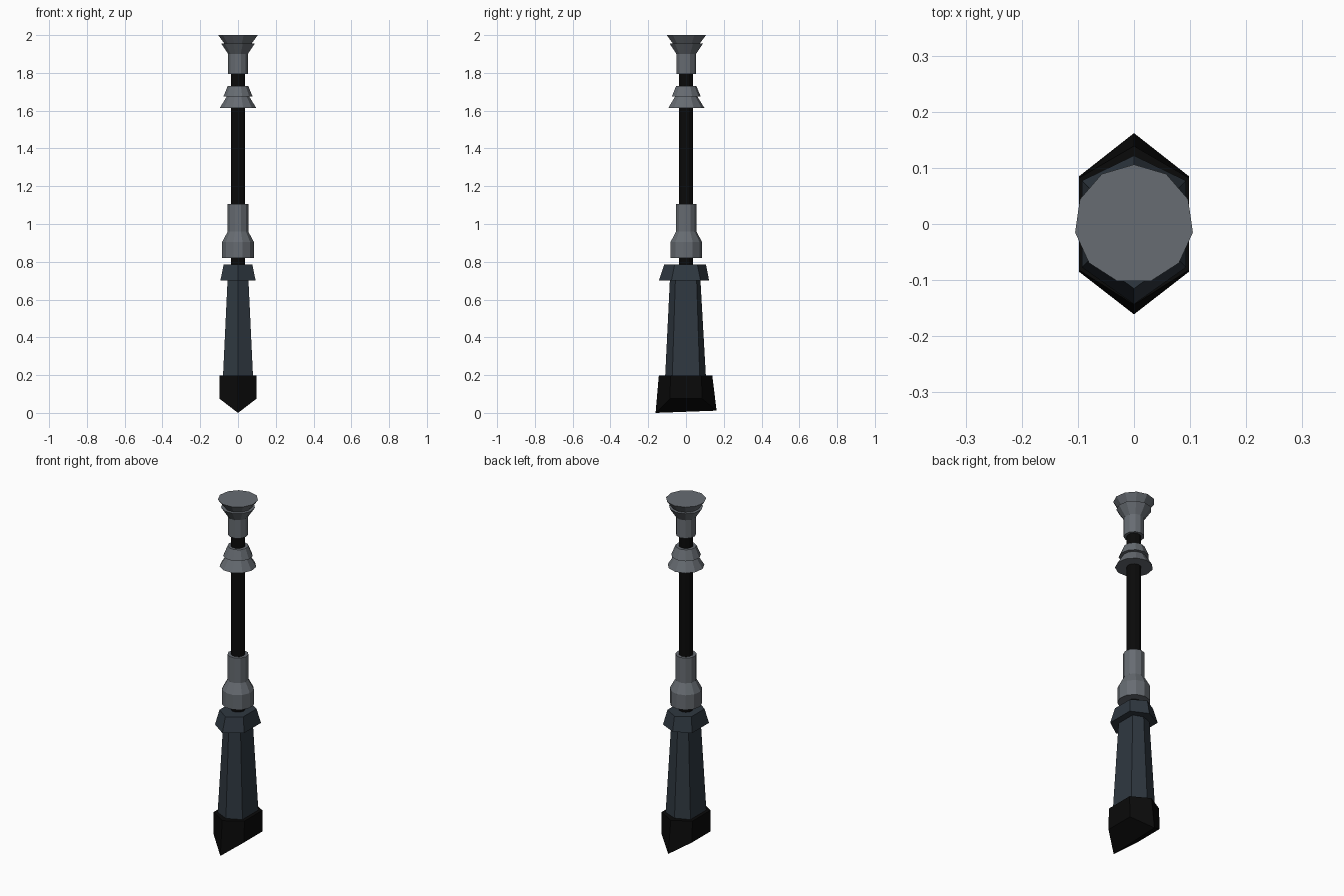
import bpy
import math

cube = bpy.data.objects.get("Cube")
if cube:
    bpy.data.objects.remove(cube, do_unlink=True)


def make_material(name, rgb):
    mat = bpy.data.materials.new(name)
    mat.use_nodes = True
    mat.diffuse_color = (*rgb, 1)
    bsdf = mat.node_tree.nodes["Principled BSDF"]
    bsdf.inputs["Base Color"].default_value = (*rgb, 1)
    bsdf.inputs["Roughness"].default_value = 0.7
    return mat


grey = make_material("steel grey", (0.135, 0.15, 0.168))
slate = make_material("dark slate", (0.028, 0.039, 0.051))
black = make_material("black", (0.003, 0.003, 0.003))


def loft(name, rings, mat):
    """Join equal-sized rings, listed bottom to top, into a capped solid."""
    n = len(rings[0])
    verts = [v for ring in rings for v in ring]
    faces = []
    for r in range(len(rings) - 1):
        for i in range(n):
            a, b = r * n + i, r * n + (i + 1) % n
            faces.append((a, b, b + n, a + n))
    top = (len(rings) - 1) * n
    faces.append(tuple(range(top, top + n)))
    # Hexagons get a bottom split along the front-to-back ridge
    if n == 6:
        faces += [(3, 2, 1, 0), (0, 5, 4, 3)]
    else:
        faces.append(tuple(reversed(range(n))))
    mesh = bpy.data.meshes.new(name)
    mesh.from_pydata(verts, [], faces)
    mesh.materials.append(mat)
    mesh.update()
    obj = bpy.data.objects.new(name, mesh)
    bpy.context.collection.objects.link(obj)
    return obj


def turned(name, profile, mat, sides=11):
    """Faceted round part from (radius, height) pairs, one corner facing back."""
    angles = [math.pi / 2 + math.tau * i / sides for i in range(sides)]
    rings = [[(r * math.cos(a), r * math.sin(a), z) for a in angles]
             for r, z in profile]
    return loft(name, rings, mat)


def hexagon(half_x, flat_y, front, back, z_side, z_front=None, z_back=None):
    """Stretched hexagon with corners at the front and back."""
    zf = z_side if z_front is None else z_front
    zb = z_side if z_back is None else z_back
    return [(0, front, zf), (half_x, -flat_y, z_side), (half_x, flat_y, z_side),
            (0, back, zb), (-half_x, flat_y, z_side), (-half_x, -flat_y, z_side)]


# Round shaft running through all collars
turned("shaft", [(0.038, 0.74), (0.038, 1.85)], black)

# Flared head at the top
turned("head_tube", [(0.053, 1.795), (0.053, 1.9)], grey)
turned("head_lower_flare", [(0.053, 1.9), (0.09, 1.955)], grey)
turned("head_upper_flare", [(0.065, 1.945), (0.106, 2.0)], grey)

# Two stacked skirts below the head
turned("upper_skirt", [(0.078, 1.675), (0.055, 1.73)], grey)
turned("lower_skirt", [(0.097, 1.615), (0.06, 1.675)], grey)

# Stepped collar above the grip
turned("collar", [(0.085, 0.82), (0.085, 0.905), (0.055, 0.96), (0.055, 1.105)], grey)

# Hexagonal guard and tapering grip
loft("grip_guard", [hexagon(0.093, 0.077, -0.143, 0.122, 0.702),
                    hexagon(0.076, 0.06, -0.115, 0.106, 0.785)], slate)
loft("grip", [hexagon(0.08, 0.073, -0.111, 0.106, 0.18),
              hexagon(0.055, 0.056, -0.085, 0.076, 0.71)], slate)

# Foot with a keel running front to back
loft("foot", [hexagon(0.098, 0.085, -0.161, 0.162, 0.075, 0.0, 0.012),
              hexagon(0.098, 0.082, -0.144, 0.139, 0.197)], black)
